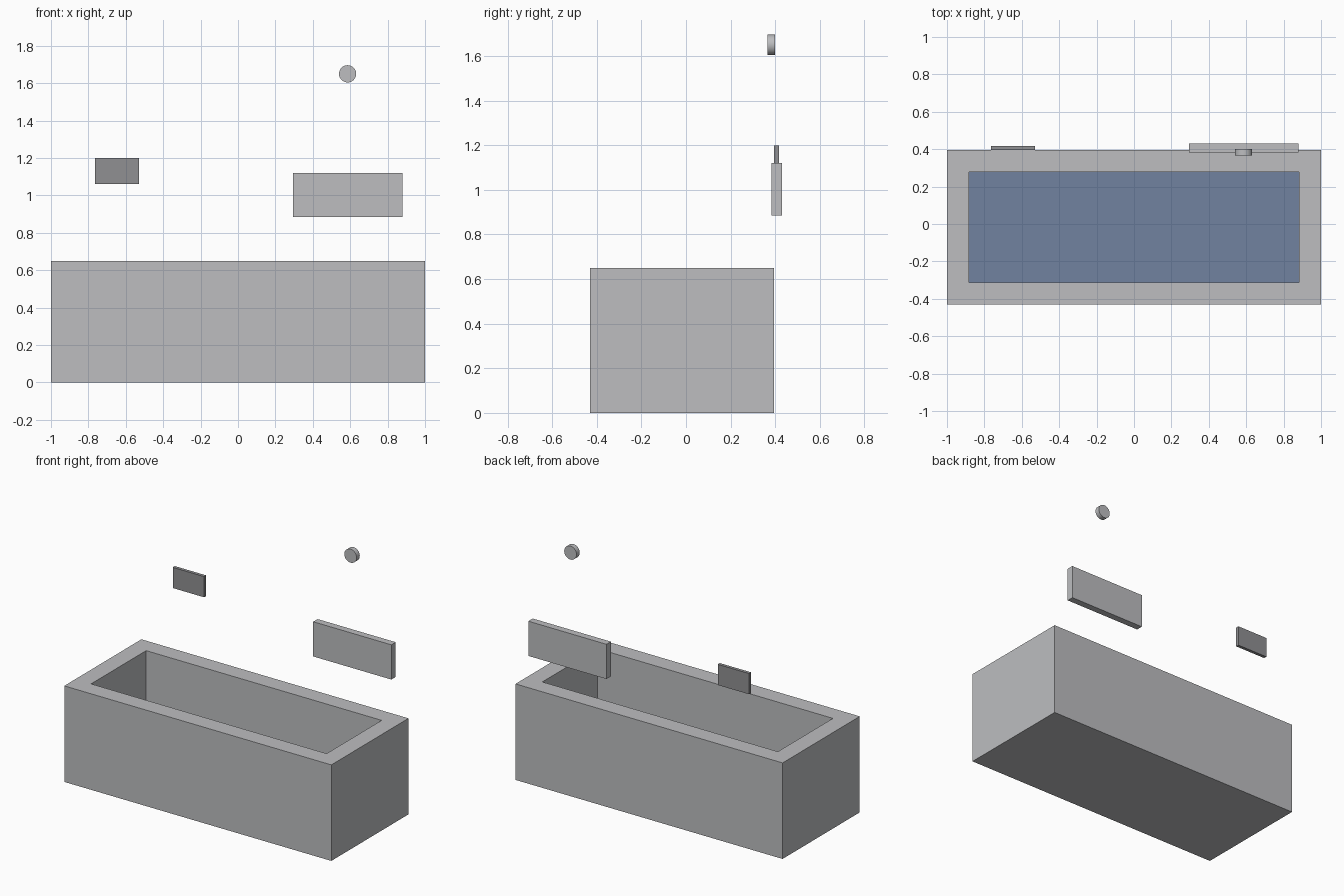
import bpy
import bmesh
import math

if "Cube" in bpy.data.objects:
    bpy.data.objects.remove(bpy.data.objects["Cube"])


def material(name, rgb):
    m = bpy.data.materials.new(name)
    m.diffuse_color = (*rgb, 1.0)
    m.use_nodes = True
    m.node_tree.nodes["Principled BSDF"].inputs["Base Color"].default_value = m.diffuse_color
    return m


light_grey = material("light grey", (0.51, 0.515, 0.53))
dark_grey = material("dark grey", (0.28, 0.28, 0.29))
water_blue = material("water blue", (0.165, 0.223, 0.352))


def finish(name, bm, mat):
    mesh = bpy.data.meshes.new(name)
    bm.to_mesh(mesh)
    bm.free()
    mesh.materials.append(mat)
    obj = bpy.data.objects.new(name, mesh)
    bpy.context.collection.objects.link(obj)
    return obj


def box_bm(lo, hi):
    bm = bmesh.new()
    bmesh.ops.create_cube(bm, size=1)
    for v in bm.verts:
        v.co = [(a + b) / 2 + c * (b - a) for a, b, c in zip(lo, hi, v.co)]
    bm.normal_update()
    return bm


WALL, FLOOR, WATER = 0.118, 0.12, 0.20

# Tub: inset the top face, then push it down to hollow the basin
bm = box_bm((-1, -0.43, 0), (1, 0.395, 0.65))
top = max(bm.faces, key=lambda f: f.normal.z)
bmesh.ops.inset_region(bm, faces=[top], thickness=WALL, use_even_offset=True)
walls = bmesh.ops.extrude_discrete_faces(bm, faces=[top])["faces"]
for v in walls[0].verts:
    v.co.z = FLOOR
bmesh.ops.recalc_face_normals(bm, faces=bm.faces)
finish("tub", bm, light_grey)

# Water filling the bottom of the basin
finish("water", box_bm((-1 + WALL, -0.43 + WALL, FLOOR + 0.001),
                       (1 - WALL, 0.395 - WALL, WATER)), water_blue)

# Wall plates above the back rim
finish("shelf_panel", box_bm((0.295, 0.383, 0.885), (0.88, 0.43, 1.12)), light_grey)
finish("control_plate", box_bm((-0.765, 0.395, 1.06), (-0.53, 0.417, 1.20)), dark_grey)

# Round shower head facing forward
bpy.ops.mesh.primitive_cylinder_add(vertices=32, radius=0.046, depth=0.034,
                                    location=(0.586, 0.383, 1.65),
                                    rotation=(math.pi / 2, 0, 0))
head = bpy.context.object
head.name = "shower_head"
head.data.materials.append(light_grey)
bpy.ops.object.shade_smooth_by_angle(angle=math.radians(30))
